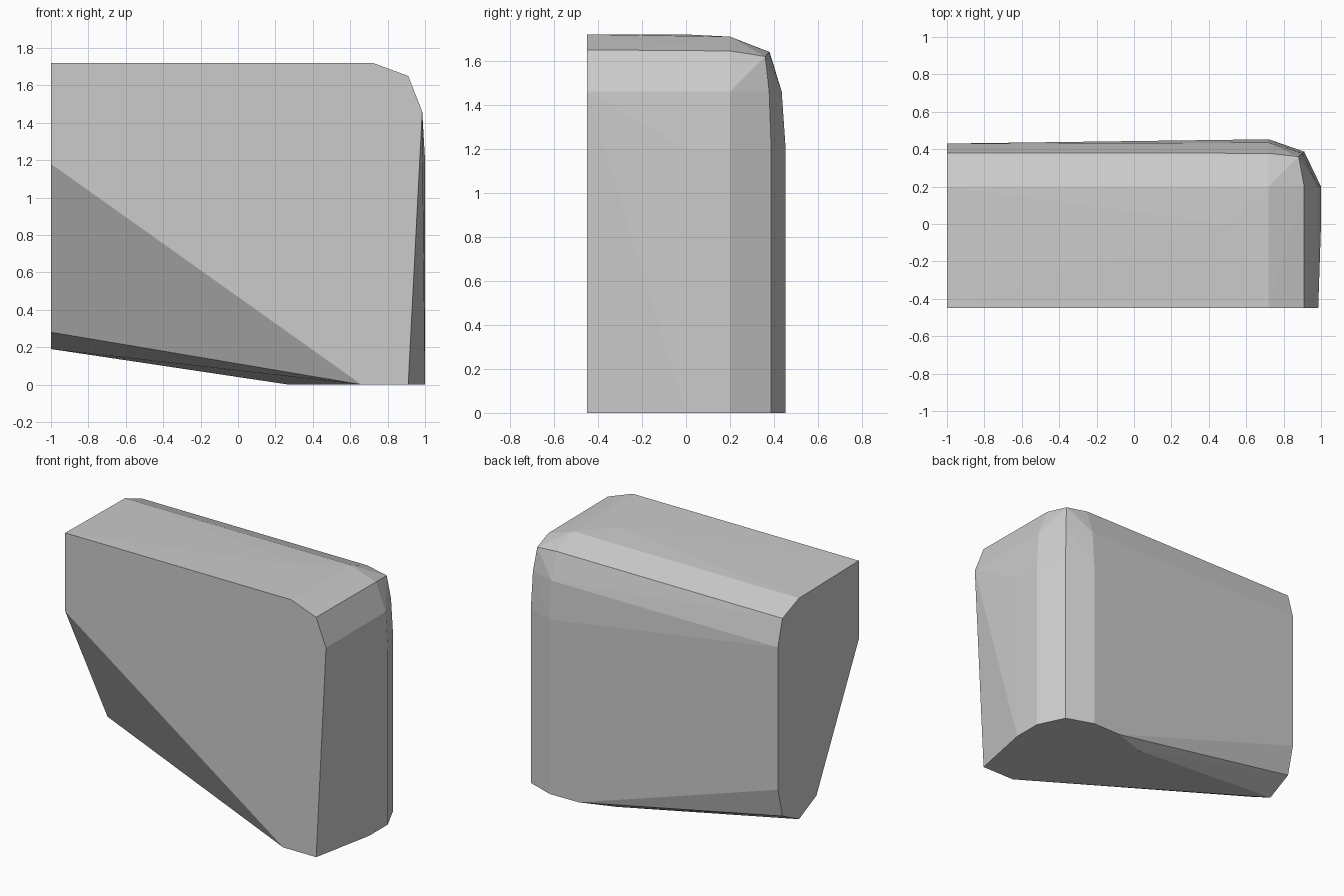
import bpy, bmesh

cube = bpy.data.objects.get("Cube")
if cube:
    bpy.data.objects.remove(cube, do_unlink=True)

grey = bpy.data.materials.new("plain_grey")
grey.use_nodes = True
colour = (0.6, 0.6, 0.6, 1)
grey.diffuse_color = colour
grey.node_tree.nodes["Principled BSDF"].inputs["Base Color"].default_value = colour

FRONT, LEFT = -0.45, -1.0
points = []

# flat end: rounded back, slanted lower front
end_profile = [(FRONT, 1.72), (0.2, 1.71), (0.38, 1.64), (0.43, 1.46),
               (0.43, 0.48), (0.38, 0.28), (0.2, 0.19), (0.01, 0.28), (FRONT, 1.18)]
points += [(LEFT, y, z) for y, z in end_profile]

# rounded upright corner, repeated at base and shoulder height
corner = [(1.0, 0.0), (1.0, 0.2), (0.91, 0.387), (0.72, 0.453), (0.5, 0.45)]
points += [(x, y, z) for z in (0, 1.2) for x, y in corner]

# base outline, trimmed by the slanted underside
points += [(0.91, FRONT, 0), (0.66, FRONT, 0), (0.27, 0.37, 0)]

# flat front outline
points += [(x, FRONT, z) for x, z in [(0.985, 1.46), (0.91, 1.65), (0.72, 1.72)]]

# rounded top corner
points += [(0.985, 0.2, 1.46), (0.9, 0.378, 1.46), (0.72, 0.435, 1.46),
           (0.91, 0.2, 1.645), (0.88, 0.36, 1.62), (0.72, 0.378, 1.64),
           (0.72, 0.2, 1.71), (0.5, 0.0, 1.72)]

# skin the outlines into one faceted solid
bm = bmesh.new()
for p in points:
    bm.verts.new(p)
hull = bmesh.ops.convex_hull(bm, input=bm.verts)
loose = {v for v in hull["geom_interior"] + hull["geom_unused"]
         if isinstance(v, bmesh.types.BMVert)}
bmesh.ops.delete(bm, geom=list(loose), context="VERTS")
bmesh.ops.dissolve_limit(bm, angle_limit=0.01, verts=bm.verts, edges=bm.edges)
bmesh.ops.recalc_face_normals(bm, faces=bm.faces)

mesh = bpy.data.meshes.new("rounded_corner_block")
bm.to_mesh(mesh)
bm.free()
mesh.materials.append(grey)
block = bpy.data.objects.new("rounded_corner_block", mesh)
bpy.context.collection.objects.link(block)
